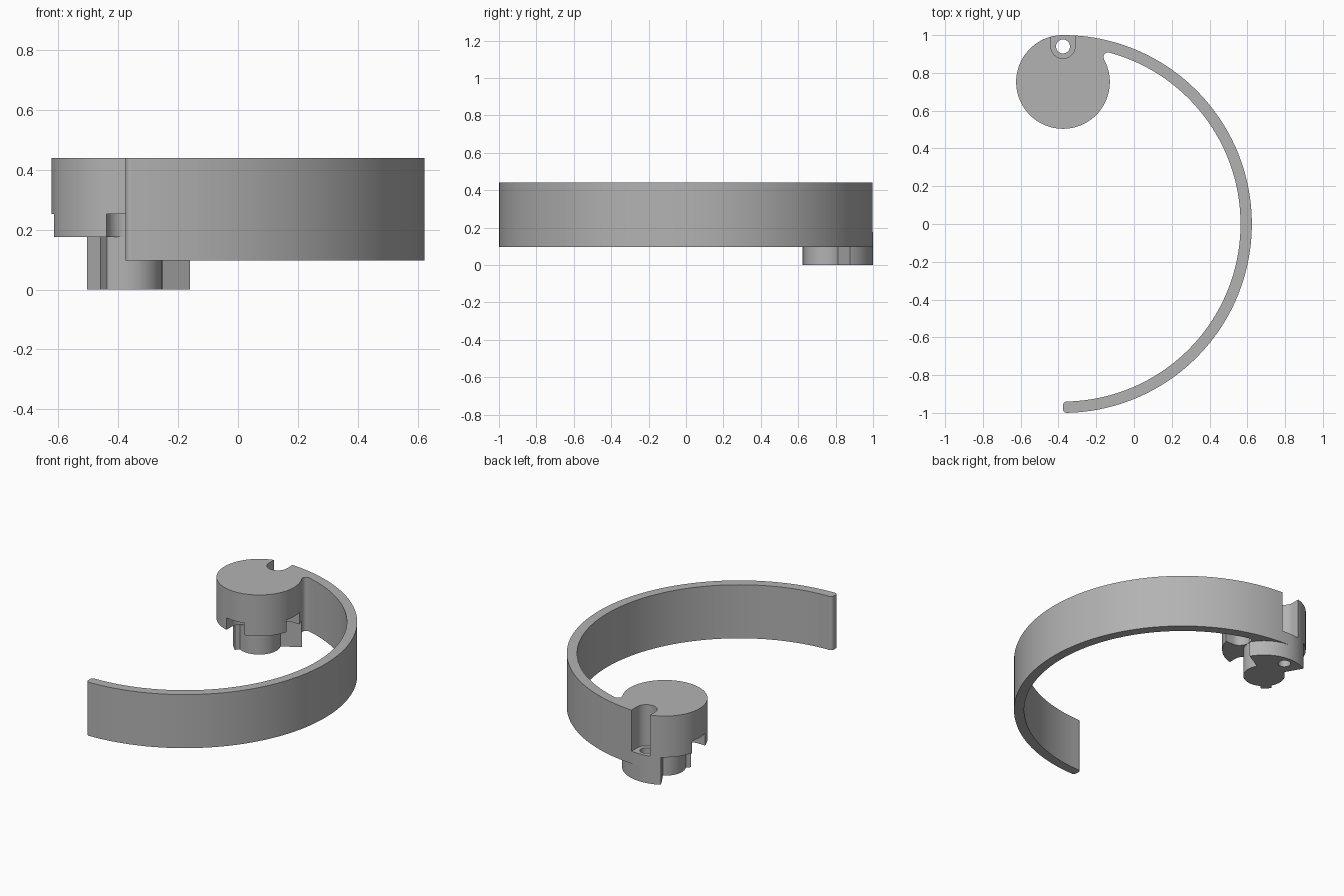
import bpy, bmesh
from math import cos, sin, pi, radians, atan2, hypot
from mathutils import Matrix, Vector

if "Cube" in bpy.data.objects:
    bpy.data.objects.remove(bpy.data.objects["Cube"])

grey = bpy.data.materials.new("plain grey")
grey.use_nodes = True
grey.diffuse_color = (0.45, 0.45, 0.45, 1)
grey.node_tree.nodes["Principled BSDF"].inputs["Base Color"].default_value = grey.diffuse_color

# Main dimensions
AX = -0.376                        # shared x of the arm centre and the hub
HUB = Vector((AX, 0.752))
HUB_R, CORE_R = 0.248, 0.123
ARM_OUT, ARM_IN = 1.0, 0.94
NOTCH_R, NOTCH_DIST = 0.064, 0.188
TOP, ARM_Z, HUB_Z, NOTCH_TOP = 0.44, 0.097, 0.176, 0.253


def arc(c, r, a0, a1, n):
    """Points along an arc, angles in degrees."""
    steps = [radians(a0 + (a1 - a0) * i / n) for i in range(n + 1)]
    return [(c[0] + r * cos(a), c[1] + r * sin(a)) for a in steps]


def circle(c, r, n):
    return arc(c, r, 0, 360, n)[:-1]


def prism(name, pts, z0, z1):
    """Extrude a closed outline from z0 to z1."""
    bm = bmesh.new()
    base = bm.faces.new([bm.verts.new((x, y, z0)) for x, y in pts])
    ext = bmesh.ops.extrude_face_region(bm, geom=[base])["geom"]
    top = [v for v in ext if isinstance(v, bmesh.types.BMVert)]
    bmesh.ops.translate(bm, verts=top, vec=(0, 0, z1 - z0))
    bmesh.ops.recalc_face_normals(bm, faces=bm.faces)
    mesh = bpy.data.meshes.new(name)
    bm.to_mesh(mesh)
    bm.free()
    mesh.materials.append(grey)
    obj = bpy.data.objects.new(name, mesh)
    bpy.context.collection.objects.link(obj)
    return obj


def activate(obj):
    bpy.ops.object.select_all(action="DESELECT")
    obj.select_set(True)
    bpy.context.view_layer.objects.active = obj


def cut(obj, cutter):
    activate(obj)
    mod = obj.modifiers.new("cut", "BOOLEAN")
    mod.operation, mod.solver, mod.object = "DIFFERENCE", "EXACT", cutter
    bpy.ops.object.modifier_apply(modifier=mod.name)


def notch_cutter(name, angle, z0, z1):
    """Round-ended slot opening outward from the hub."""
    outline = arc((NOTCH_DIST, 0), NOTCH_R, 90, 270, 24) + [(0.4, -NOTCH_R), (0.4, NOTCH_R)]
    turn = Matrix.Rotation(radians(angle), 2)
    return prism(name, [HUB + turn @ Vector(p) for p in outline], z0, z1)


# Curved arm with a rounded free end
er = 0.02
arm_outline = (arc((AX, 0), ARM_OUT, -88.8, 90, 96)
               + arc((AX, 0), ARM_IN, 90, -88.8, 96)
               + arc((AX + er, -ARM_IN - er), er, 90, 180, 6)
               + arc((AX + er, -ARM_OUT + er), er, 180, 268, 6))
arm = prism("curved_arm", arm_outline, ARM_Z, TOP)

# Round hub
hub = prism("hub_drum", circle(HUB, HUB_R, 96), HUB_Z, TOP)

# Fillet filling the corner where the arm leaves the hub
fr = 0.025
d1, d2, h = ARM_IN - fr, HUB_R + fr, HUB.y
fy = (d1 ** 2 - d2 ** 2 + h ** 2) / (2 * h)
fx = (d1 ** 2 - fy ** 2) ** 0.5
a_arm = atan2(fy, fx) * 180 / pi
a_hub = atan2(h - fy, -fx) * 180 / pi + 360
fillet = prism("arm_fillet",
               arc((AX + fx, fy), fr, a_arm, a_hub, 14) + [(AX + 0.17, 0.93)],
               ARM_Z, TOP)

# Lower spigot, quarter flange and locating key
core = prism("spigot", circle(HUB, CORE_R, 64), 0, 0.3)
flange = prism("quarter_flange", arc(HUB, HUB_R, 30, 120, 32) + [tuple(HUB)], 0, HUB_Z)
turn = Matrix.Rotation(radians(225), 2)
key_outline = [(0.05, -0.032), (0.15, -0.032), (0.15, 0.032), (0.05, 0.032)]
key = prism("locating_key", [HUB + turn @ Vector(p) for p in key_outline], 0, HUB_Z + 0.01)

# Notches under the hub, the tall rear slot and the screw hole
cutters = [notch_cutter("notch_cutter", a, -0.1, NOTCH_TOP) for a in (0, 180, 270)]
slot = notch_cutter("slot_cutter", 90, HUB_Z, 0.6)
slot_through = notch_cutter("hub_slot_cutter", 90, 0.1, 0.6)
hole = prism("hole_cutter", circle((AX, HUB.y + NOTCH_DIST), 0.037, 32), -0.1, 0.6)
for c in cutters + [slot_through]:
    cut(hub, c)
for part in (arm, flange):
    cut(part, hole)
cut(arm, slot)
for c in cutters + [slot, slot_through, hole]:
    bpy.data.objects.remove(c)

# Smooth curved walls, keep the rims crisp
for part in (arm, hub, fillet, core, flange, key):
    activate(part)
    bpy.ops.object.shade_smooth_by_angle(angle=radians(30))
